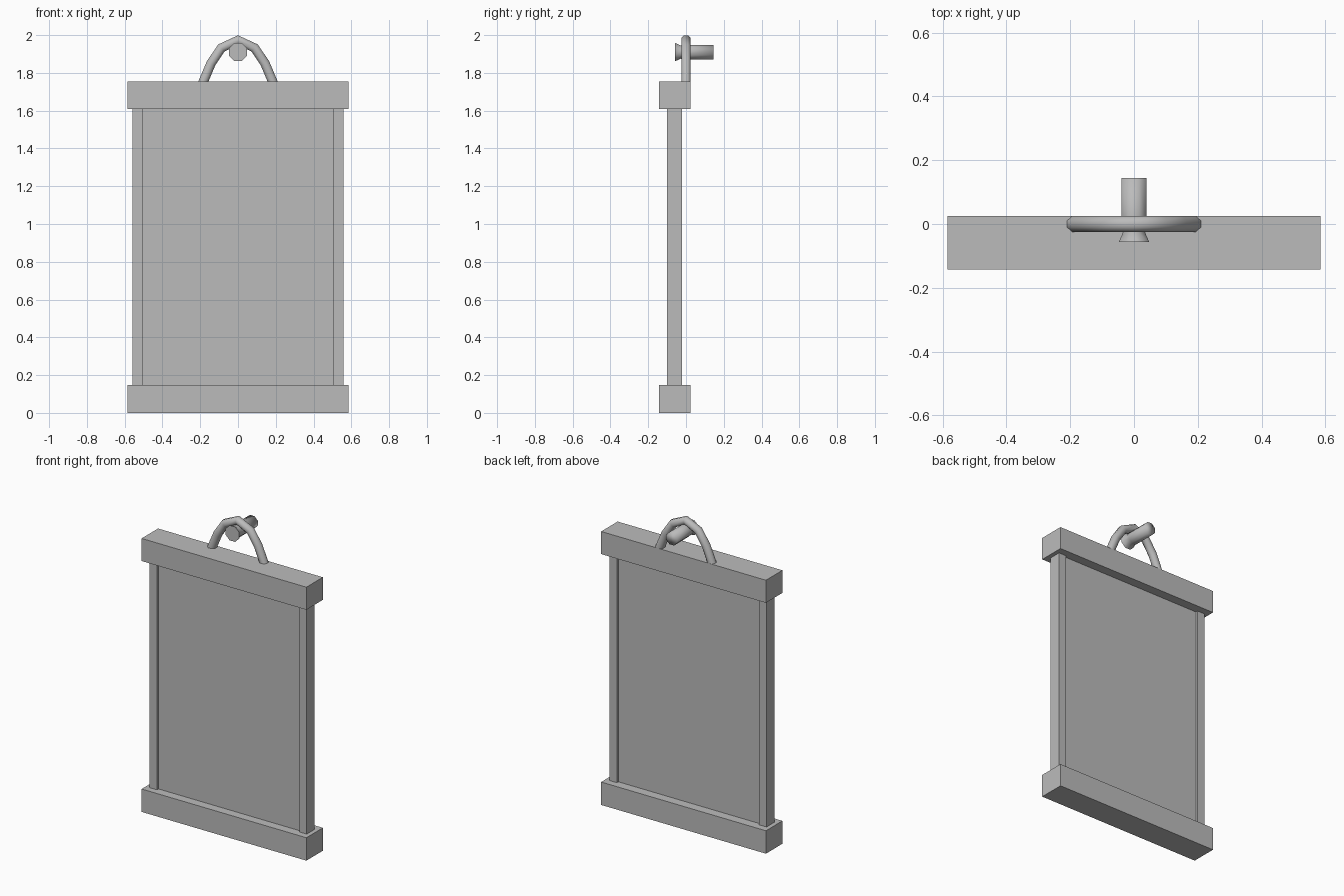
import bpy
import bmesh
import math
from mathutils import Matrix, Vector

if "Cube" in bpy.data.objects:
    bpy.data.objects.remove(bpy.data.objects["Cube"])

# Single plain grey
GREY = (0.5, 0.5, 0.5, 1)
grey = bpy.data.materials.new("plain_grey")
grey.use_nodes = True
grey.diffuse_color = GREY
grey.node_tree.nodes["Principled BSDF"].inputs["Base Color"].default_value = GREY


def add_object(name, bm):
    bmesh.ops.recalc_face_normals(bm, faces=bm.faces)
    mesh = bpy.data.meshes.new(name)
    bm.to_mesh(mesh)
    bm.free()
    mesh.materials.append(grey)
    obj = bpy.data.objects.new(name, mesh)
    bpy.context.collection.objects.link(obj)
    return obj


def box(name, low, high):
    low, high = Vector(low), Vector(high)
    bm = bmesh.new()
    place = Matrix.Translation((low + high) / 2) @ Matrix.Diagonal((high - low).to_4d())
    bmesh.ops.create_cube(bm, size=1, matrix=place)
    return add_object(name, bm)


def smooth(obj, degrees):
    bpy.ops.object.select_all(action="DESELECT")
    obj.select_set(True)
    bpy.context.view_layer.objects.active = obj
    bpy.ops.object.shade_smooth_by_angle(angle=math.radians(degrees))


def loft(name, rings):
    """Join equal rings of points into a capped tube."""
    bm = bmesh.new()
    loops = [[bm.verts.new(p) for p in ring] for ring in rings]
    for a, b in zip(loops, loops[1:]):
        for i in range(len(a)):
            j = (i + 1) % len(a)
            bm.faces.new((a[i], a[j], b[j], b[i]))
    bm.faces.new(loops[0])
    bm.faces.new(loops[-1])
    return add_object(name, bm)


SIDES = 8
ANGLES = [math.tau * (i + 0.5) / SIDES for i in range(SIDES)]

# Frame: two heavy bars, two posts and a recessed panel
box("bottom_bar", (-0.585, -0.142, 0), (0.585, 0.025, 0.147))
box("top_bar", (-0.585, -0.142, 1.61), (0.585, 0.025, 1.755))
for side, name in ((-1, "right_post"), (1, "left_post")):
    x1, x2 = sorted((side * 0.505, side * 0.558))
    box(name, (x1, -0.1, 0.147), (x2, -0.02, 1.61))
box("panel", (-0.505, -0.085, 0.147), (0.505, -0.035, 1.61))

# Hanging loop: a round tube swept along an arch
half = [(0.19, 1.735), (0.183, 1.755), (0.143, 1.85), (0.088, 1.932)]
arch = [Vector((-x, 0, z)) for x, z in half] + [Vector((0, 0, 1.974))]
arch += [Vector((x, 0, z)) for x, z in reversed(half)]
rings = []
for i, point in enumerate(arch):
    along = (arch[min(i + 1, len(arch) - 1)] - arch[max(i - 1, 0)]).normalized()
    across = Vector((-along.z, 0, along.x))
    rings.append([point + 0.027 * (math.cos(a) * across + math.sin(a) * Vector((0, 1, 0)))
                  for a in ANGLES])
smooth(loft("hanging_loop", rings), 60)

# Wall peg with a flared front end
profile = [(-0.057, 0.052), (-0.028, 0.038), (0, 0.042), (0.145, 0.042)]
peg = loft("wall_peg", [[(r * math.cos(a), y, 1.91 + r * math.sin(a)) for a in ANGLES]
                        for y, r in profile])
smooth(peg, 100)
